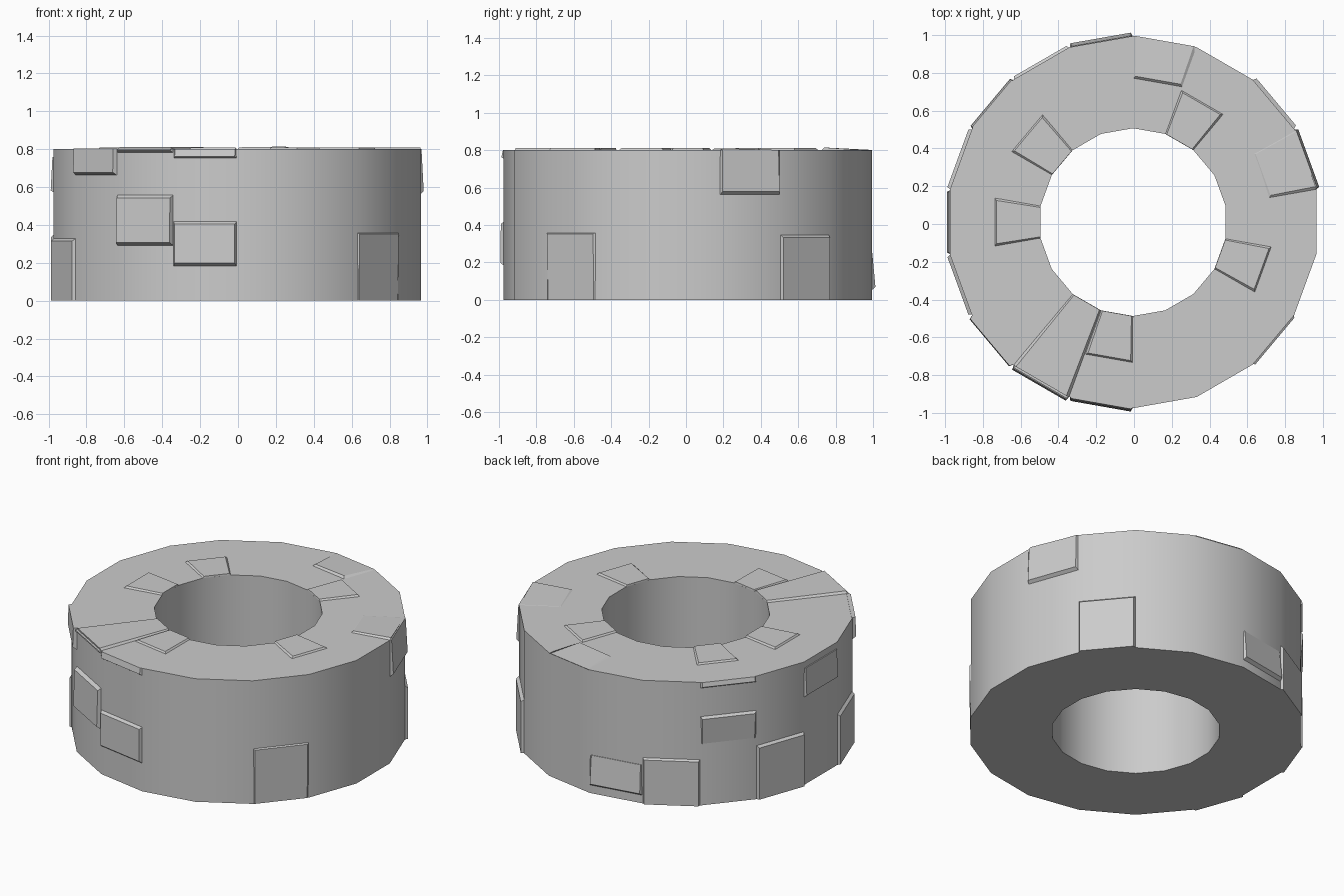
import bpy, bmesh, math
from mathutils import Vector

if "Cube" in bpy.data.objects:
    bpy.data.objects.remove(bpy.data.objects["Cube"], do_unlink=True)

CENTRE = Vector((-0.005, 0.01, 0))
SIDES, OUTER, INNER, HEIGHT = 18, 0.985, 0.497, 0.8
STEP = 360 / SIDES
CHAMFER = 0.018

stone = bpy.data.materials.new("grey stone")
stone.use_nodes = True
colour = (0.6, 0.6, 0.6, 1)
stone.diffuse_color = colour
stone.node_tree.nodes["Principled BSDF"].inputs["Base Color"].default_value = colour


def polar(angle, radius, z):
    t = math.radians(angle)
    return CENTRE + Vector((radius * math.cos(t), radius * math.sin(t), z))


def finish(name, bm, smooth):
    bmesh.ops.recalc_face_normals(bm, faces=bm.faces)
    mesh = bpy.data.meshes.new(name)
    bm.to_mesh(mesh)
    bm.free()
    mesh.materials.append(stone)
    obj = bpy.data.objects.new(name, mesh)
    bpy.context.collection.objects.link(obj)
    if smooth:
        bpy.ops.object.select_all(action="DESELECT")
        obj.select_set(True)
        bpy.context.view_layer.objects.active = obj
        bpy.ops.object.shade_smooth_by_angle(angle=math.radians(30))


def block(name, base, face):
    """Closed block between two matching four-cornered loops."""
    bm = bmesh.new()
    lower = [bm.verts.new(p) for p in base]
    upper = [bm.verts.new(p) for p in face]
    bm.faces.new(lower)
    bm.faces.new(upper)
    for i in range(4):
        j = (i + 1) % 4
        bm.faces.new((lower[i], lower[j], upper[j], upper[i]))
    finish(name, bm, False)


def wall_brick(name, a, z0, z1, low, high):
    """Plate on the outer wall; low and high are its depths at bottom and top."""
    b = a + STEP
    edge = 0.7
    c0 = 0 if z0 == 0 else min(CHAMFER, low)
    c1 = 0 if z1 >= HEIGHT else min(CHAMFER, high)
    base = [polar(t, OUTER - 0.004, z) for t, z in ((a, z0), (b, z0), (b, z1), (a, z1))]
    face = [polar(a + edge, OUTER + low, z0 + c0), polar(b - edge, OUTER + low, z0 + c0),
            polar(b - edge, OUTER + high, z1 - c1), polar(a + edge, OUTER + high, z1 - c1)]
    block(name, base, face)


def top_brick(name, a, r0, r1, heights, inset=0.012):
    """Plate on the rim; heights go inner start, inner end, outer end, outer start."""
    b = a + STEP
    base = [polar(t, r, HEIGHT - 0.002) for t, r in ((a, r0), (b, r0), (b, r1), (a, r1))]
    i0 = r0 if r0 == INNER else r0 + inset
    i1 = r1 if r1 == OUTER else r1 - inset
    corners = ((a + 1, i0), (b - 1, i0), (b - 1, i1), (a + 1, i1))
    face = [polar(t, r, HEIGHT + h) for (t, r), h in zip(corners, heights)]
    block(name, base, face)


# Main stone ring
bm = bmesh.new()
profile = ((INNER, 0), (OUTER, 0), (OUTER, HEIGHT), (INNER, HEIGHT))
rings = [[bm.verts.new(polar(90 + STEP * k, r, z)) for r, z in profile] for k in range(SIDES)]
for k in range(SIDES):
    here, there = rings[k], rings[(k + 1) % SIDES]
    for i in range(4):
        j = (i + 1) % 4
        bm.faces.new((here[i], there[i], there[j], here[j]))
finish("stone_ring", bm, True)

# Bricks standing out of the outer wall
wall = (
    ("front_brick", -110, 0.18, 0.42, 0.018, 0.015),
    ("front_lip", -110, 0.75, 0.8, 0.012, 0.004),
    ("front_right_brick", -130, 0.29, 0.56, 0.025, 0.018),
    ("front_right_lip", -130, 0.78, 0.8, 0.012, 0.012),
    ("right_upper_brick", -150, 0.66, 0.803, 0.022, 0.018),
    ("right_base_brick", -170, 0, 0.33, 0.015, 0.015),
    ("right_middle_brick", 170, 0.57, 0.76, 0.012, 0.003),
    ("back_right_base_brick", 150, 0, 0.35, 0.015, 0.015),
    ("back_right_ledge", 130, 0.4, 0.58, 0.001, 0.015),
    ("back_right_lip", 130, 0.76, 0.8, 0.012, 0.004),
    ("back_base_brick", 110, 0, 0.3, 0.012, 0.012),
    ("back_low_wedge", 90, 0.05, 0.25, 0.018, 0.001),
    ("back_left_base_brick", 30, 0, 0.35, 0.018, 0.018),
    ("left_upper_brick", 10, 0.56, 0.8, 0.018, 0.006),
    ("front_left_base_wedge", -50, 0, 0.36, 0.001, 0.008),
)
for entry in wall:
    wall_brick(*entry)

# Keystone plates around the opening
for n, a in enumerate((170, 130, 50, -30, -110)):
    top_brick(f"rim_brick_{n + 1}", a, INNER, 0.745, (0.01,) * 4)

# Large raised slab and sloping slabs on the rim
top_brick("rim_slab", -130, INNER, OUTER, (0.012,) * 4)
top_brick("rim_back_wedge", 70, 0.76, OUTER, (0.014, 0.01, 0.001, 0.001))
top_brick("rim_left_wedge", 10, 0.73, OUTER, (0.008, 0.001, 0.001, 0.01))
